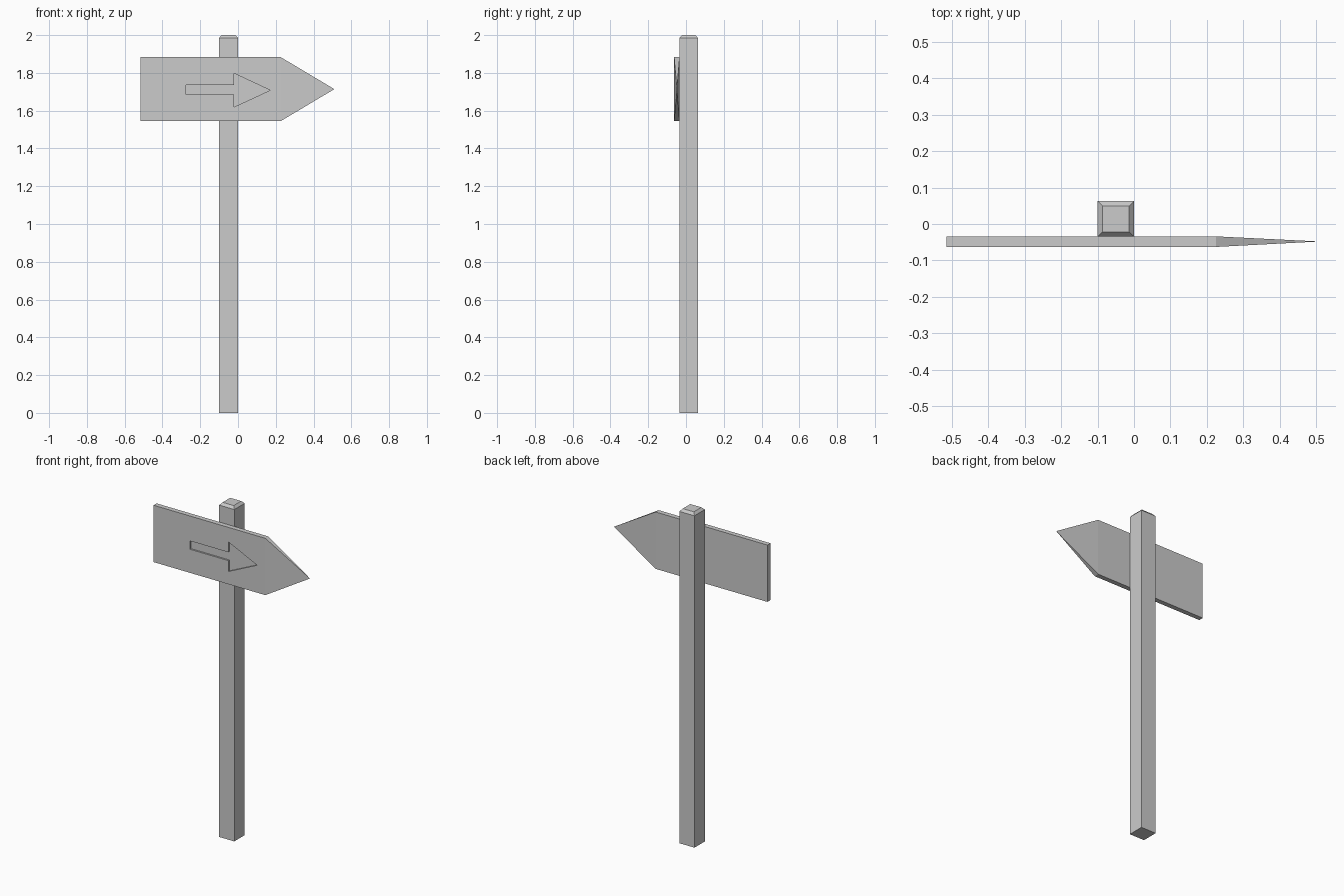
import bpy
import bmesh
from mathutils import Vector

cube = bpy.data.objects.get("Cube")
if cube:
    bpy.data.objects.remove(cube, do_unlink=True)

grey = bpy.data.materials.new("plain grey")
grey.use_nodes = True
grey.diffuse_color = (0.6, 0.6, 0.6, 1)
grey.node_tree.nodes["Principled BSDF"].inputs["Base Color"].default_value = (0.6, 0.6, 0.6, 1)


def add_object(name, bm):
    """Turn a bmesh into a flat-shaded grey object."""
    bmesh.ops.recalc_face_normals(bm, faces=bm.faces)
    mesh = bpy.data.meshes.new(name)
    bm.to_mesh(mesh)
    bm.free()
    mesh.materials.append(grey)
    obj = bpy.data.objects.new(name, mesh)
    bpy.context.collection.objects.link(obj)
    return obj


def box(low, high):
    """Start a bmesh box between two corners."""
    bm = bmesh.new()
    bmesh.ops.create_cube(bm, size=1)
    low, high = Vector(low), Vector(high)
    for v in bm.verts:
        v.co = (low + high) / 2 + v.co * (high - low)
    bm.faces.ensure_lookup_table()
    bm.normal_update()
    return bm


def face_towards(bm, direction):
    return max(bm.faces, key=lambda f: f.normal.dot(Vector(direction)))


# Post with a chamfered cap
bm = box((-0.1, -0.035, 0), (0, 0.063, 1.985))
top = face_towards(bm, (0, 0, 1))
bmesh.ops.inset_region(bm, faces=[top], thickness=0.019)
for v in top.verts:
    v.co.z = 2
add_object("post", bm)

# Sign board whose right end tapers to a single point
bm = box((-0.515, -0.063, 1.544), (0.225, -0.034, 1.884))
end = face_towards(bm, (1, 0, 0))
tip = bmesh.ops.poke(bm, faces=[end])["verts"][0]
tip.co = (0.51, -0.048, 1.714)
board = add_object("sign_board", bm)

# Arrow engraved in the front of the board
outline = [(-0.275, 1.685), (-0.02, 1.685), (-0.02, 1.62), (0.17, 1.708),
           (-0.02, 1.797), (-0.02, 1.735), (-0.275, 1.735)]
bm = bmesh.new()
face = bm.faces.new([bm.verts.new((x, -0.08, z)) for x, z in outline])
side = bmesh.ops.extrude_face_region(bm, geom=[face])["geom"]
for v in side:
    if isinstance(v, bmesh.types.BMVert):
        v.co.y = -0.053
cutter = add_object("arrow_cutter", bm)
cutter.hide_render = True

cut = board.modifiers.new("engraved arrow", "BOOLEAN")
cut.operation = "DIFFERENCE"
cut.solver = "EXACT"
cut.object = cutter
bpy.context.view_layer.objects.active = board
bpy.ops.object.modifier_apply(modifier=cut.name)
bpy.data.objects.remove(cutter, do_unlink=True)
